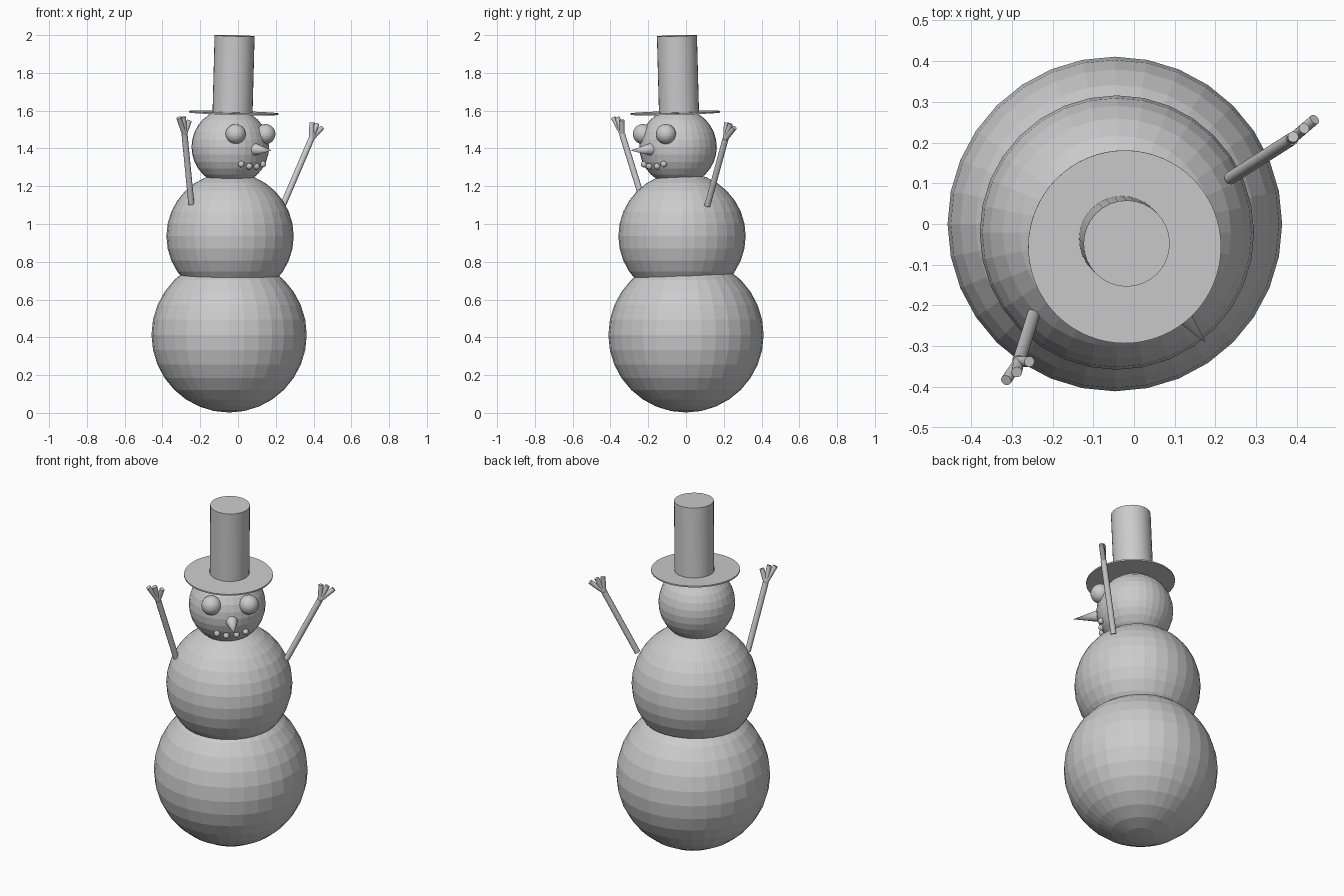
import bpy
from mathutils import Vector

if "Cube" in bpy.data.objects:
    bpy.data.objects.remove(bpy.data.objects["Cube"])

grey = bpy.data.materials.new("light_grey")
grey.diffuse_color = (0.6, 0.6, 0.6, 1)
grey.use_nodes = True
grey.node_tree.nodes["Principled BSDF"].inputs["Base Color"].default_value = grey.diffuse_color


def finish(name):
    ob = bpy.context.object
    ob.name = name
    ob.data.materials.append(grey)
    return ob


def ball(name, centre, radius, seg=32, rings=16):
    bpy.ops.mesh.primitive_uv_sphere_add(
        segments=seg, ring_count=rings, radius=radius, location=centre)
    return finish(name)


def rod(name, a, b, r1, r2, seg=32):
    """Straight round bar or cone from point a to point b."""
    a, b = Vector(a), Vector(b)
    d = b - a
    bpy.ops.mesh.primitive_cone_add(
        vertices=seg, radius1=r1, radius2=r2, depth=d.length, location=(a + b) / 2,
        rotation=d.to_track_quat('Z', 'Y').to_euler())
    ob = finish(name)
    bpy.ops.object.shade_smooth_by_angle(angle=0.6)
    return ob


# Snow body, faceted
ball("lower_body", (-0.047, 0, 0.413), 0.411)
ball("middle_body", (-0.042, -0.021, 0.936), 0.337)
ball("head", (-0.041, -0.042, 1.408), 0.205)

# Face, turned towards front right
for i, p in enumerate([(-0.013, -0.228, 1.476), (0.145, -0.106, 1.476)]):
    ball(f"eye_{i + 1}", p, 0.053)
rod("nose", (0.088, -0.185, 1.395), (0.177, -0.293, 1.389), 0.033, 0)
mouth = [(0.018, -0.222, 1.316), (0.06, -0.195, 1.305),
         (0.098, -0.153, 1.305), (0.132, -0.118, 1.317)]
for i, p in enumerate(mouth):
    ball(f"mouth_stone_{i + 1}", p, 0.017, 16, 8)

# Hat, leaning slightly the way the face looks
tilt = Vector((0.027, -0.027, 1)).normalized()
brim = Vector((-0.023, -0.056, 1.588))
rod("hat_brim", brim - tilt * 0.004, brim + tilt * 0.004, 0.237, 0.237, 64)
rod("hat_crown", (-0.029, -0.037, 1.585), (-0.018, -0.048, 1.997), 0.106, 0.106)

# Stick arms with three fingers each
arms = {
    "left": ((-0.247, -0.223, 1.105), (-0.283, -0.338, 1.475),
             [(-0.314, -0.384, 1.562), (-0.288, -0.364, 1.566), (-0.257, -0.338, 1.549)]),
    "right": ((0.237, 0.113, 1.097), (0.388, 0.209, 1.45),
              [(0.444, 0.257, 1.510), (0.418, 0.235, 1.530), (0.391, 0.214, 1.537)]),
}
for side, (base, hand, tips) in arms.items():
    rod(f"{side}_arm", base, hand, 0.016, 0.016)
    for i, tip in enumerate(tips):
        rod(f"{side}_finger_{i + 1}", hand, tip, 0.013, 0.013)
